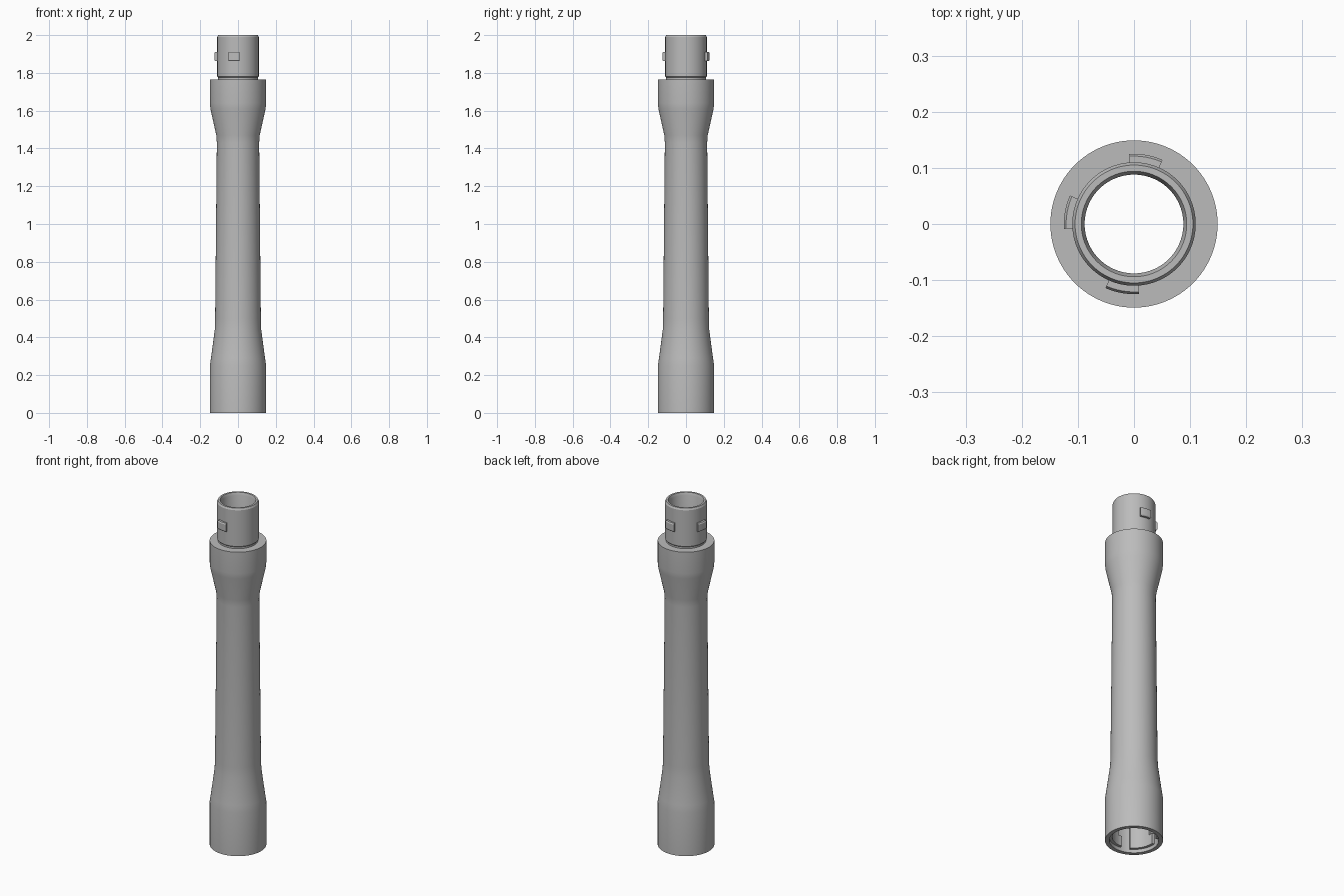
import bpy, bmesh, math

cube = bpy.data.objects.get("Cube")
if cube:
    bpy.data.objects.remove(cube, do_unlink=True)

grey = bpy.data.materials.new("plain grey")
grey.use_nodes = True
grey.diffuse_color = (0.5, 0.5, 0.5, 1)
grey.node_tree.nodes["Principled BSDF"].inputs["Base Color"].default_value = (0.5, 0.5, 0.5, 1)


def revolve(name, profile, start=0, sweep=360, steps=96):
    """Sweep a closed (radius, height) profile about z; part turns get end caps."""
    full = sweep == 360
    bm = bmesh.new()
    rings = []
    for i in range(steps if full else steps + 1):
        a = math.radians(start + sweep * i / steps)
        rings.append([bm.verts.new((r * math.cos(a), r * math.sin(a), z)) for r, z in profile])
    n = len(profile)
    for i in range(steps):
        a, b = rings[i], rings[(i + 1) % len(rings)]
        for j in range(n):
            k = (j + 1) % n
            bm.faces.new((a[j], b[j], b[k], a[k]))
    if not full:
        bm.faces.new(rings[0])
        bm.faces.new(rings[-1])
    bmesh.ops.recalc_face_normals(bm, faces=bm.faces)
    mesh = bpy.data.meshes.new(name)
    bm.to_mesh(mesh)
    bm.free()
    mesh.materials.append(grey)
    obj = bpy.data.objects.new(name, mesh)
    bpy.context.collection.objects.link(obj)
    bpy.ops.object.select_all(action='DESELECT')
    obj.select_set(True)
    bpy.context.view_layer.objects.active = obj
    bpy.ops.object.shade_smooth_by_angle(angle=math.radians(25))
    return obj


# Hollow tube: outer wall upward, then the bore back down
outer = [(0.149, 0), (0.149, 0.25), (0.143, 0.29), (0.123, 0.44), (0.121, 0.5),
         (0.112, 1.43), (0.115, 1.47), (0.146, 1.61), (0.149, 1.64), (0.149, 1.765)]
neck = [(0.105, 1.765), (0.105, 1.775), (0.11, 1.78), (0.11, 1.99), (0.105, 2.0)]
bore = [(0.094, 2.0), (0.088, 1.985), (0.088, 1.5), (0.1, 0.45), (0.112, 0.25), (0.127, 0.25), (0.127, 0)]
revolve("tube", outer + neck + bore)

# Bayonet lugs on three sides of the neck
for side, angle in (("back", 66), ("right", 156), ("front", 246)):
    revolve(side + "_lug", [(0.108, 1.862), (0.121, 1.862), (0.125, 1.868),
                            (0.125, 1.905), (0.121, 1.911), (0.108, 1.911)], angle, 28, 8)

# Socket lining: pads with entry channels between them, and locking ledges
for i in range(3):
    base = 90 * i + 96
    revolve(f"socket_pad_{i + 1}", [(0.112, 0.02), (0.128, 0.02), (0.128, 0.25), (0.112, 0.25)],
            base, 54 if i < 2 else 144, 24)
    revolve(f"locking_ledge_{i + 1}", [(0.112, 0.02), (0.128, 0.02), (0.128, 0.08), (0.112, 0.08)],
            base - 12, 13, 6)
